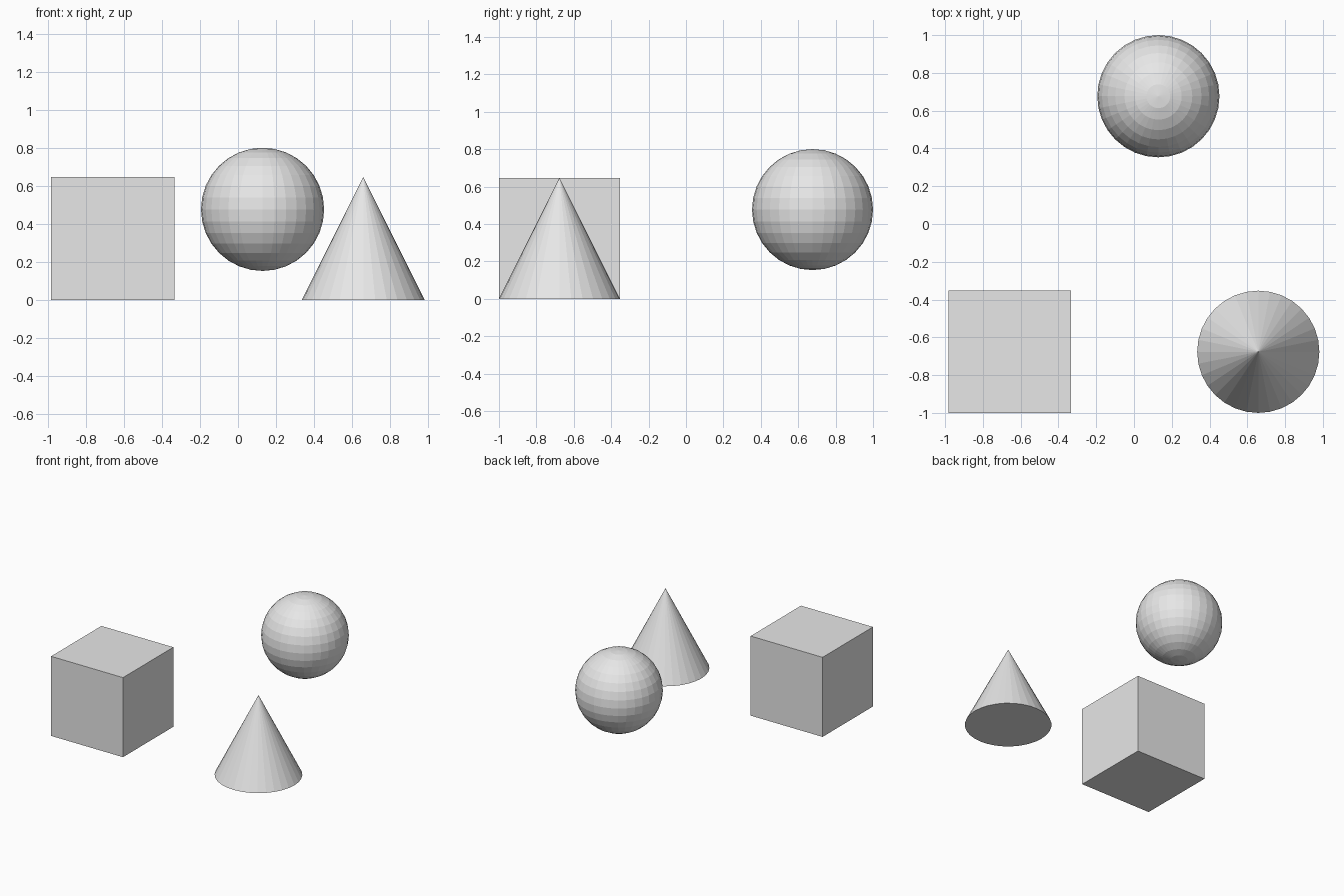
import bpy

# Remove the default object
default = bpy.data.objects.get("Cube")
if default:
    bpy.data.objects.remove(default, do_unlink=True)

# Single plain grey material
grey = bpy.data.materials.new("plain_grey")
grey.use_nodes = True
colour = (0.8, 0.8, 0.8, 1.0)
grey.diffuse_color = colour
grey.node_tree.nodes["Principled BSDF"].inputs["Base Color"].default_value = colour

R = 0.3235          # shared half-size of all three solids
SIDE = 0.658        # sideways offset of block and cone
DEPTH = 1 - R       # front and back offset


def finish(name):
    """Name the new solid, colour it and keep its facets flat."""
    obj = bpy.context.object
    obj.name = obj.data.name = name
    obj.data.materials.append(grey)
    bpy.ops.object.shade_flat()
    return obj


# Block, front right
bpy.ops.mesh.primitive_cube_add(size=2 * R, location=(-SIDE, -DEPTH, R))
finish("block")

# Cone, front left
bpy.ops.mesh.primitive_cone_add(vertices=32, radius1=R, radius2=0, depth=2 * R,
                                location=(SIDE, -DEPTH, R))
finish("cone")

# Faceted ball floating at the back
bpy.ops.mesh.primitive_uv_sphere_add(segments=32, ring_count=16, radius=R,
                                     location=(0.129, DEPTH, 0.477))
finish("ball")
